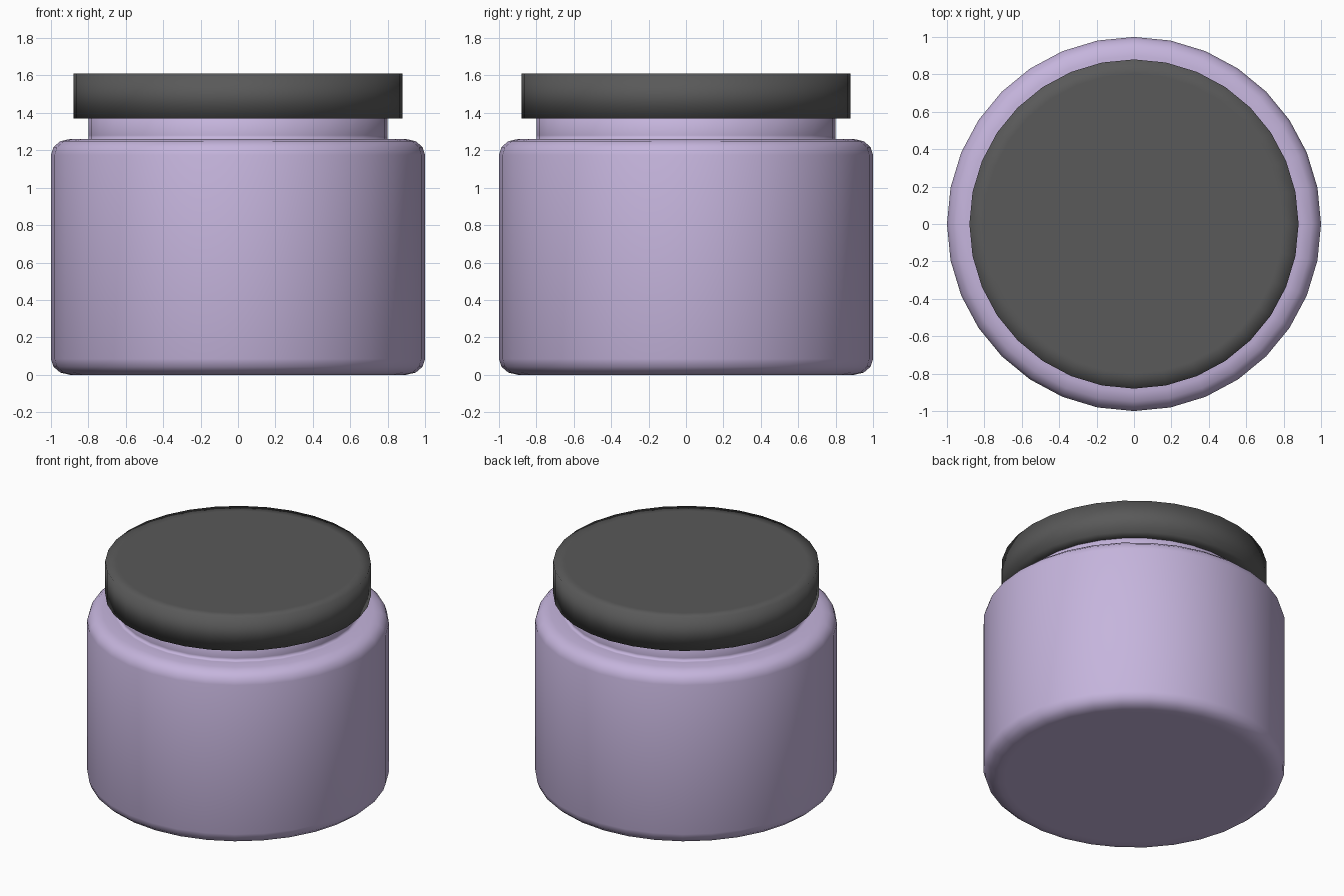
import bpy, bmesh
from math import sin, cos, pi

if "Cube" in bpy.data.objects:
    bpy.data.objects.remove(bpy.data.objects["Cube"])

SIDES = 32


def lathe(name, profile, color):
    """Revolve an (r, z) profile listed bottom to top and cap both ends."""
    bm = bmesh.new()
    rings = [[bm.verts.new((r * cos(2 * pi * i / SIDES), r * sin(2 * pi * i / SIDES), z))
              for i in range(SIDES)] for r, z in profile]
    for a, b in zip(rings, rings[1:]):
        for i in range(SIDES):
            j = (i + 1) % SIDES
            bm.faces.new((a[i], a[j], b[j], b[i]))
    bm.faces.new(rings[0][::-1])
    bm.faces.new(rings[-1])
    for f in bm.faces:
        f.smooth = True
    me = bpy.data.meshes.new(name)
    bm.to_mesh(me)
    bm.free()
    ob = bpy.data.objects.new(name, me)
    bpy.context.collection.objects.link(ob)
    mat = bpy.data.materials.new(name + "_color")
    mat.diffuse_color = color
    mat.use_nodes = True
    mat.node_tree.nodes["Principled BSDF"].inputs["Base Color"].default_value = mat.diffuse_color
    me.materials.append(mat)
    return ob


def corner(z0, dz, start, end, steps=3):
    """Rounded corner of the body, 0.1 wide and dz high."""
    return [(0.9 + 0.1 * cos(t), z0 + dz * sin(t))
            for t in (start + (end - start) * k / steps for k in range(steps + 1))]


# Jar body with rounded shoulders and a straight neck reaching into the lid
body = ([(0.86, 0)] + corner(0.085, 0.085, -pi / 2, 0)
        + corner(1.175, 0.085, 0, pi / 2)
        + [(0.82, 1.26), (0.80, 1.26), (0.80, 1.28), (0.80, 1.45)])
lathe("jar_body", body, (0.56, 0.46, 0.72, 1))

# Flat screw lid with softly shaded rim
lid = [(0.80, 1.37), (0.88, 1.37), (0.88, 1.61), (0.80, 1.61)]
lathe("lid", lid, (0.1, 0.1, 0.1, 1))
